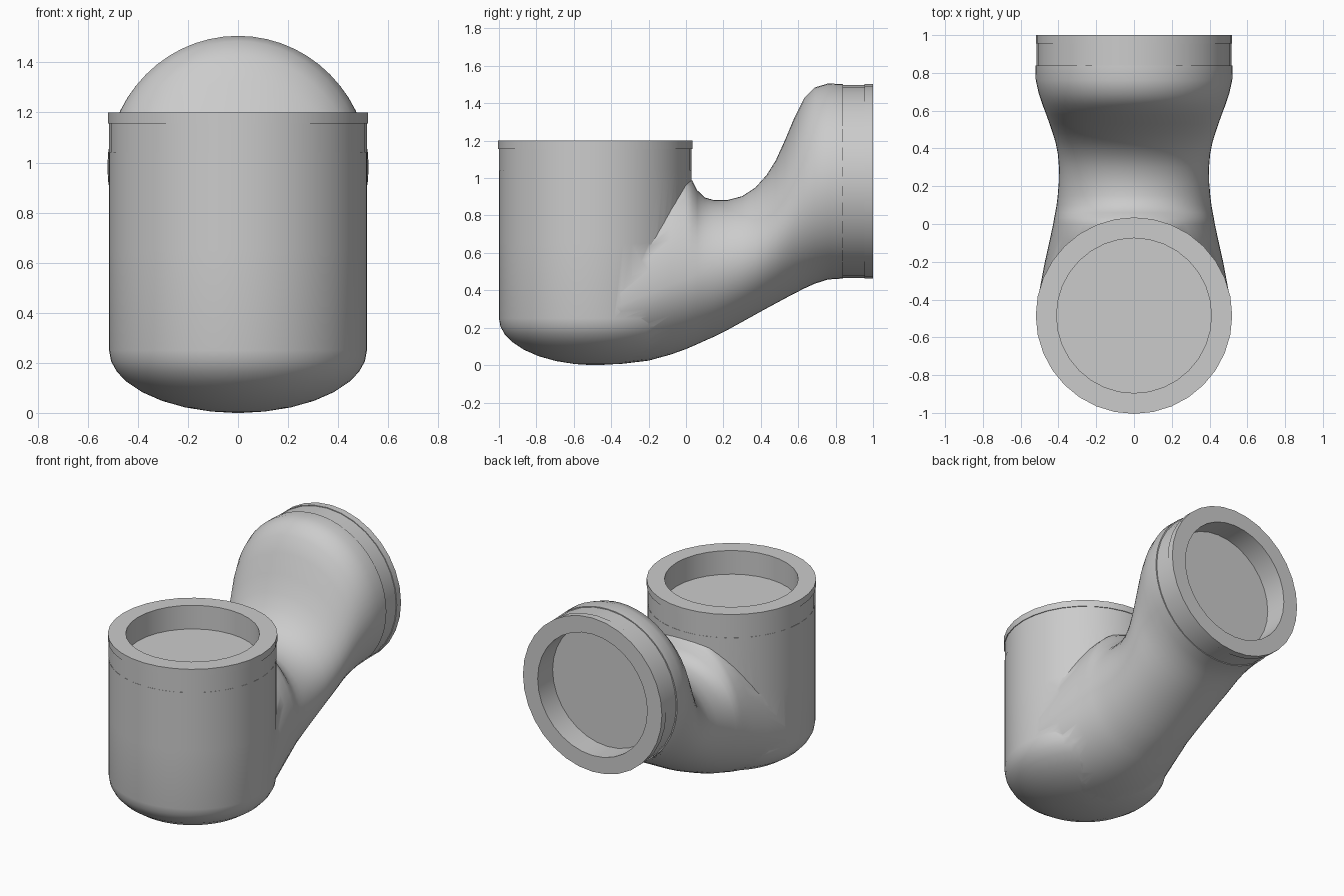
import bpy, bmesh, math

if "Cube" in bpy.data.objects:
    bpy.data.objects.remove(bpy.data.objects["Cube"])

CUP_Y, CUP_R = -0.485, 0.515


def loft(name, rings, closed=False):
    """Skin a list of equal-length point rings; cap the ends or join them."""
    bm = bmesh.new()
    loops = [[bm.verts.new(p) for p in ring] for ring in rings]
    n = len(loops[0])
    pairs = list(zip(loops, loops[1:]))
    if closed:
        pairs.append((loops[-1], loops[0]))
    else:
        bm.faces.new(loops[0])
        bm.faces.new(loops[-1])
    for a, b in pairs:
        for i in range(n):
            j = (i + 1) % n
            bm.faces.new((a[i], a[j], b[j], b[i]))
    bmesh.ops.recalc_face_normals(bm, faces=bm.faces)
    me = bpy.data.meshes.new(name)
    bm.to_mesh(me)
    bm.free()
    ob = bpy.data.objects.new(name, me)
    bpy.context.collection.objects.link(ob)
    return ob


def circle(r, z, n):
    return [(r * math.cos(2 * math.pi * i / n), r * math.sin(2 * math.pi * i / n), z)
            for i in range(n)]


def smooth(ob, angle=35):
    bpy.ops.object.select_all(action='DESELECT')
    ob.select_set(True)
    bpy.context.view_layer.objects.active = ob
    bpy.ops.object.shade_smooth_by_angle(angle=math.radians(angle))


# Upright cup with a shallow elliptical bottom
dome = [math.radians(a) for a in (2, 12, 24, 36, 48, 60, 70, 80, 90)]
profile = [(CUP_R * math.sin(a), 0.25 * (1 - math.cos(a))) for a in dome]
profile += [(CUP_R, 0.65), (CUP_R, 1.04)]
body = loft("pipe_body", [circle(r, z, 64) for r, z in profile])
for v in body.data.vertices:
    v.co.y += CUP_Y

# Rising outlet bend: y, bottom z, widest z, top z, half width
stations = [
    (-0.485, 0.003, 0.27, 0.86, 0.513), (-0.35, 0.006, 0.32, 0.90, 0.500),
    (-0.20, 0.024, 0.38, 0.96, 0.472), (-0.08, 0.057, 0.43, 1.00, 0.445),
    (0.00, 0.086, 0.46, 1.01, 0.428), (0.035, 0.101, 0.475, 0.985, 0.422),
    (0.06, 0.112, 0.485, 0.935, 0.417), (0.10, 0.130, 0.50, 0.896, 0.410),
    (0.15, 0.152, 0.515, 0.882, 0.404), (0.22, 0.187, 0.535, 0.882, 0.398),
    (0.30, 0.231, 0.565, 0.903, 0.397), (0.37, 0.270, 0.605, 0.948, 0.403),
    (0.43, 0.303, 0.66, 1.015, 0.415), (0.48, 0.330, 0.715, 1.095, 0.430),
    (0.53, 0.357, 0.78, 1.205, 0.447), (0.58, 0.383, 0.85, 1.325, 0.465),
    (0.63, 0.409, 0.91, 1.425, 0.484), (0.69, 0.436, 0.955, 1.485, 0.504),
    (0.76, 0.458, 0.98, 1.506, 0.520), (0.84, 0.463, 0.982, 1.502, 0.522),
]
rings = []
for y, zb, zc, zt, w in stations:
    ring = []
    for i in range(56):
        a = 2 * math.pi * i / 56
        s = math.sin(a)
        ring.append((w * math.cos(a), y, zc + s * (zt - zc if s > 0 else zc - zb)))
    rings.append(ring)
bend = loft("outlet_bend_helper", rings)

# Weld bend and cup into one skin
mod = body.modifiers.new("union", 'BOOLEAN')
mod.operation = 'UNION'
mod.solver = 'EXACT'
mod.object = bend
bpy.context.view_layer.objects.active = body
bpy.ops.object.modifier_apply(modifier=mod.name)
bpy.data.objects.remove(bend)
smooth(body, 40)

# Open collars with a slightly raised lip
collar = [(0.41, 0), (0.41, 0.16), (0.52, 0.16), (0.52, 0.115), (0.515, 0.115), (0.515, 0)]
for name, loc, tilt in (("inlet_collar", (0, CUP_Y, 1.04), 0),
                        ("outlet_collar", (0, 0.84, 0.982), -90)):
    ob = loft(name, [circle(r, z, 32) for r, z in collar], closed=True)
    ob.location = loc
    ob.rotation_euler.x = math.radians(tilt)
    smooth(ob)
